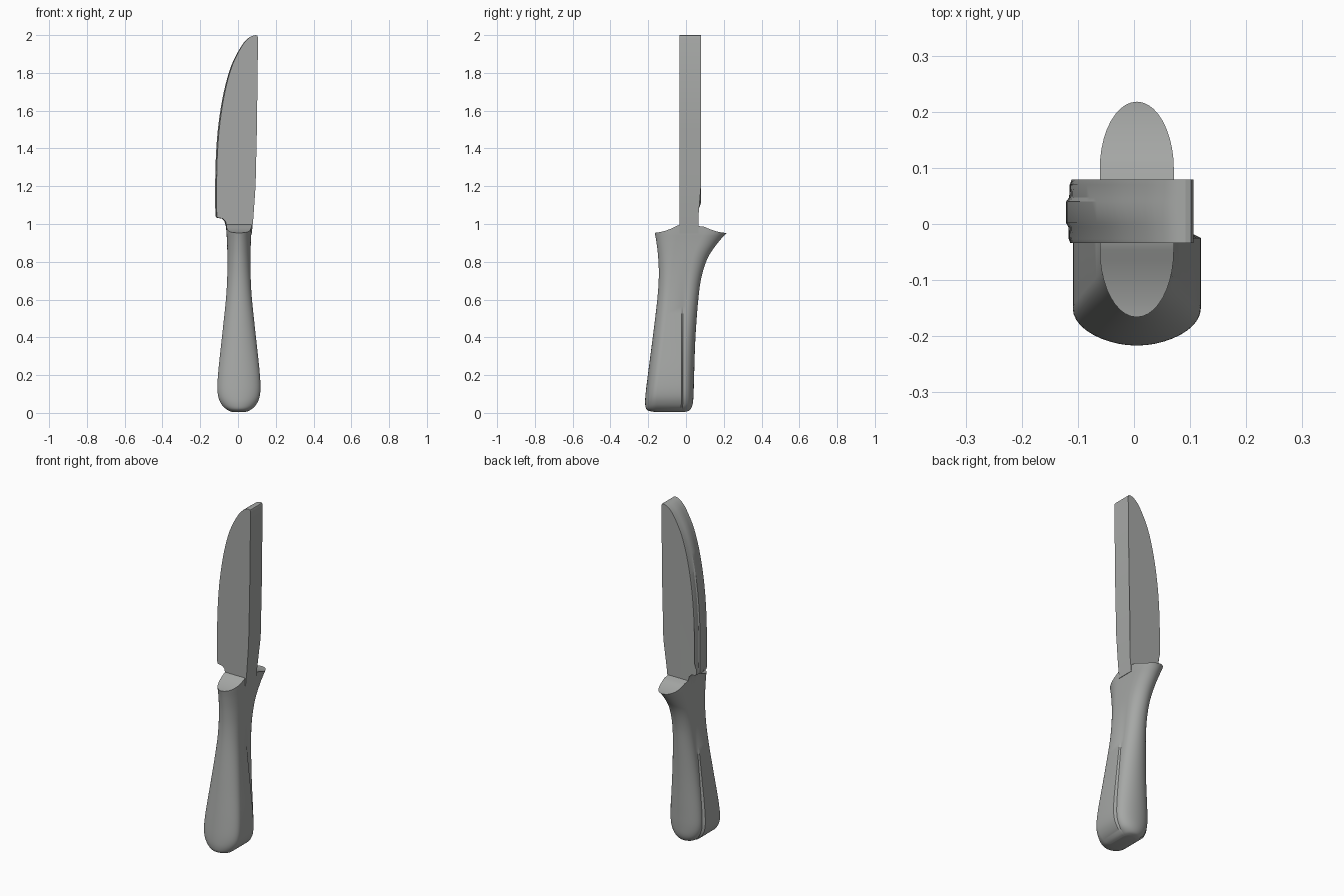
import bpy, bmesh, math

cube = bpy.data.objects.get("Cube")
if cube:
    bpy.data.objects.remove(cube, do_unlink=True)

steel = bpy.data.materials.new("steel_grey")
steel.use_nodes = True
colour = (0.38, 0.39, 0.38, 1)
steel.diffuse_color = colour
steel.node_tree.nodes["Principled BSDF"].inputs["Base Color"].default_value = colour


def smooth_path(rows, steps):
    """Catmull-Rom curve through tuples of any length."""
    out = []
    for i in range(len(rows) - 1):
        quad = (rows[max(i - 1, 0)], rows[i], rows[i + 1], rows[min(i + 2, len(rows) - 1)])
        for s in range(steps):
            t = s / steps
            out.append(tuple(
                b + t / 2 * (c - a + t * (2*a - 5*b + 4*c - d + t * (3*b - 3*c + d - a)))
                for a, b, c, d in zip(*quad)))
    return out + [rows[-1]]


def loft(bm, rings):
    """Skin closed rings of equal length, return their vertices."""
    loops = [[bm.verts.new(p) for p in ring] for ring in rings]
    n = len(loops[0])
    for low, high in zip(loops, loops[1:]):
        for i in range(n):
            j = (i + 1) % n
            bm.faces.new((low[i], low[j], high[j], high[i]))
    return loops


def finish(bm, name, angle):
    bmesh.ops.recalc_face_normals(bm, faces=bm.faces)
    mesh = bpy.data.meshes.new(name)
    bm.to_mesh(mesh)
    bm.free()
    mesh.materials.append(steel)
    obj = bpy.data.objects.new(name, mesh)
    bpy.context.collection.objects.link(obj)
    bpy.ops.object.select_all(action='DESELECT')
    obj.select_set(True)
    bpy.context.view_layer.objects.active = obj
    bpy.ops.object.shade_smooth_by_angle(angle=math.radians(angle))


# Handle: z, half width, front y, back y, end roundness depth, back half narrowing
stations = smooth_path([
    (0.005, 0.035, -0.165, -0.005, 0.03, 0.9),
    (0.015, 0.06, -0.205, 0.02, 0.05, 0.88),
    (0.045, 0.092, -0.216, 0.035, 0.06, 0.87),
    (0.1, 0.112, -0.214, 0.04, 0.06, 0.87),
    (0.2, 0.111, -0.202, 0.043, 0.06, 0.87),
    (0.4, 0.09, -0.176, 0.05, 0.06, 0.9),
    (0.6, 0.069, -0.152, 0.065, 0.06, 0.94),
    (0.72, 0.062, -0.144, 0.082, 0.065, 0.97),
    (0.82, 0.061, -0.147, 0.115, 0.08, 1),
    (0.9, 0.063, -0.156, 0.168, 0.1, 1),
    (0.955, 0.066, -0.166, 0.218, 0.12, 1)], 5)


def half_section(w, front, back, depth, narrow):
    """Right half outline, from the front to the back."""
    arc = [math.pi / 2 * i / 10 for i in range(11)]
    side = [(w * math.sin(a), front + depth * (1 - math.cos(a))) for a in arc]
    step = min(-0.025, back - depth)
    step = max(step, front + depth + 0.01)
    side += [(w, step), (w * narrow, step + 0.008)]
    depth = min(depth, back - step - 0.01)
    side += [(w * narrow * math.sin(a), back - depth * (1 - math.cos(a))) for a in reversed(arc)]
    return side


def shoulder_height(y):
    """The top of the handle sweeps up to meet the blade."""
    gap = max(-0.03 - y, y - 0.07, 0)
    return 0.953 + 0.047 * max(0, 1 - gap / 0.145) ** 1.8


rings = []
for k, (z, w, front, back, depth, narrow) in enumerate(stations):
    half = half_section(w, front, back, depth, narrow)
    outline = half + [(-x, y) for x, y in reversed(half[1:-1])]
    top = k == len(stations) - 1
    rings.append([(x + 0.005, y, shoulder_height(y) if top else z) for x, y in outline])

bm = bmesh.new()
loops = loft(bm, rings)
bm.faces.new(loops[0])
# Shoulder surface, finely sliced across from left to right
crown = loops[-1]
n = len(crown)
for i in range(n // 2):
    corners = [crown[i], crown[i + 1], crown[(n - i - 1) % n], crown[(n - i) % n]]
    bm.faces.new(list(dict.fromkeys(corners)))
finish(bm, "handle", 32)

# Blade: cutting edge from tip to heel, then the neck and the straight spine
edge = smooth_path([
    (0.092, 2.0), (0.06, 1.988), (0.02, 1.945), (-0.035, 1.84), (-0.075, 1.7),
    (-0.102, 1.54), (-0.116, 1.38), (-0.121, 1.2), (-0.12, 1.045)], 4)
neck = [(-0.116, 1.034), (-0.085, 1.028), (-0.072, 1.015), (-0.064, 0.985), (-0.06, 0.95)]
spine = [(0.073, 0.95), (0.081, 1.03), (0.093, 1.2), (0.1, 1.5), (0.106, 1.985), (0.102, 1.997)]
profile = edge + neck + spine

# Depth and width of each layer, leaving a stepped bevel along the cutting edge
layers = [(-0.034, 0.965), (-0.027, 0.978), (-0.005, 0.982), (0.002, 1), (0.04, 1),
          (0.047, 0.975), (0.07, 0.97), (0.079, 0.955)]
bm = bmesh.new()
loops = loft(bm, [[(0.1 + (x - 0.1) * k if x < 0.07 else x,
                    y if z > 1.1 else min(y, 0.065), z) for x, z in profile]
                  for y, k in layers])
bm.faces.new(loops[0])
bm.faces.new(loops[-1])
bmesh.ops.remove_doubles(bm, verts=bm.verts, dist=0.0001)
finish(bm, "blade", 30)
